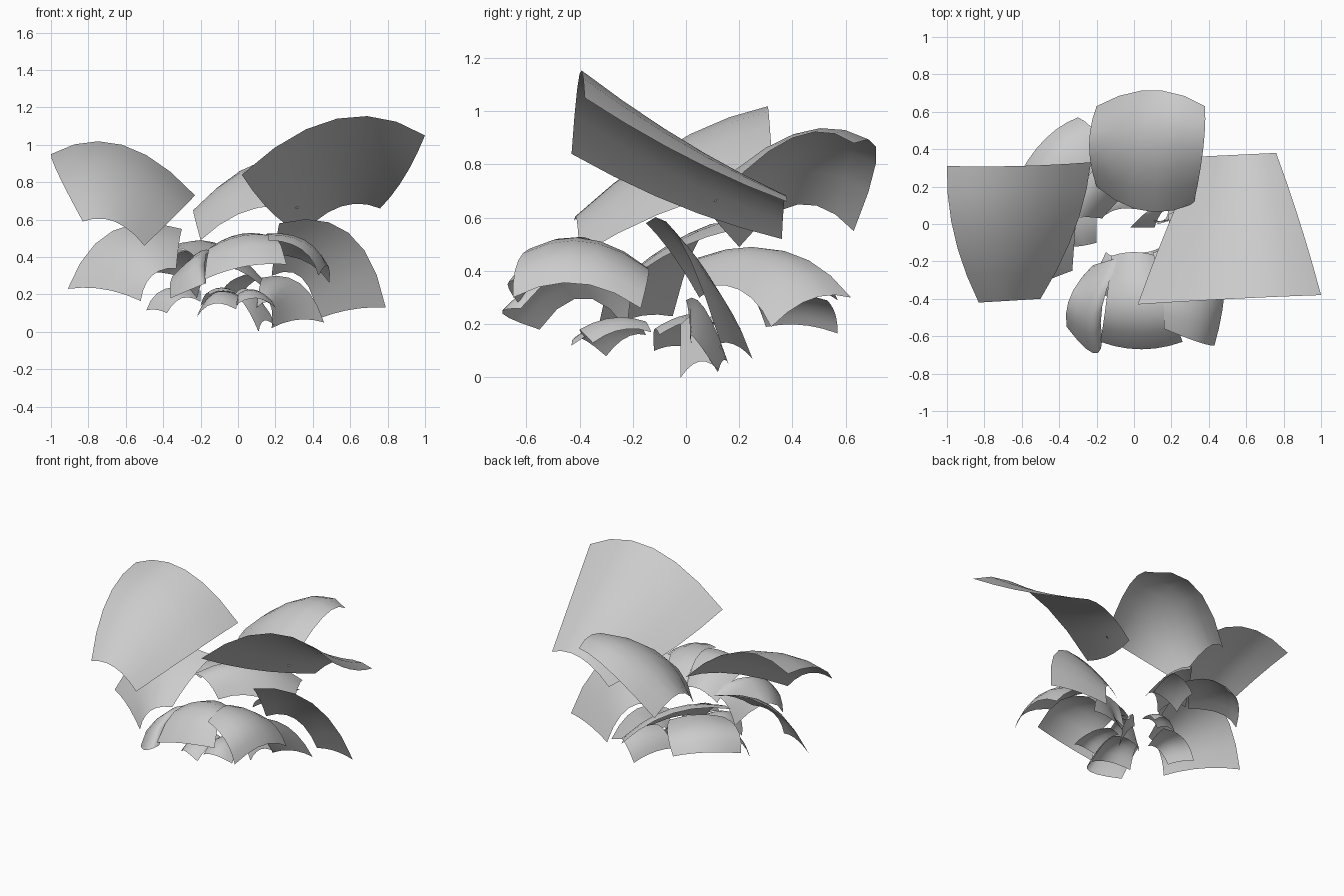
import bpy
from mathutils import Vector


def arc(a, m, b, t):
    """Quadratic curve passing through a, m (t=0.5) and b."""
    return a * (2 * (t - .5) * (t - 1)) + m * (4 * t * (1 - t)) + b * (2 * t * (t - .5))


def petal(name, low, high, bulge=(0, 0, 0), spread=0, nu=6, nv=5):
    """Thin arched sheet between two end arcs (side, crown, side), bulged and widened half way."""
    lo = [Vector(p) for p in low]
    hi = [Vector(p) for p in high]
    mid = [(p + q) / 2 + Vector(bulge) for p, q in zip(lo, hi)]
    side = (mid[2] - mid[0]).normalized() * spread
    mid[0] -= side
    mid[2] += side
    verts, faces = [], []
    for j in range(nv + 1):
        row = [arc(lo[k], mid[k], hi[k], j / nv) for k in range(3)]
        verts += [arc(*row, i / nu) for i in range(nu + 1)]
    for j in range(nv):
        for i in range(nu):
            a = j * (nu + 1) + i
            faces.append((a, a + 1, a + nu + 2, a + nu + 1))
    me = bpy.data.meshes.new(name)
    me.from_pydata(verts, [], faces)
    me.polygons.foreach_set("use_smooth", [True] * len(faces))
    ob = bpy.data.objects.new(name, me)
    bpy.context.collection.objects.link(ob)
    return ob


# top ring: three large swirling petals
petal("top_petal_right",
      [(.34, .36, .52), (.55, .37, .67), (.76, .38, .66)],
      [(.02, -.43, .84), (.53, -.40, 1.14), (1.0, -.38, 1.05)], (0, 0, -.03), .01)
petal("top_petal_left",
      [(-.83, -.42, .59), (-.66, -.41, .59), (-.50, -.40, .46)],
      [(-1.0, .31, .95), (-.62, .31, 1.0), (-.23, .33, .73)], (0, 0, .06), .05)
petal("top_petal_back",
      [(-.20, .20, .49), (-.24, .42, .65), (-.20, .63, .55)],
      [(.32, .11, .66), (.37, .40, .90), (.38, .63, .88)], (0, 0, .10), .09)

# middle ring
petal("middle_petal_right",
      [(.18, .05, .30), (.34, .14, .29), (.43, .25, .07)],
      [(.22, -.15, .58), (.59, -.03, .53), (.79, .13, .13)], (0, 0, .02))
petal("middle_petal_left",
      [(-.52, -.33, .165), (-.46, -.30, .30), (-.33, -.25, .34)],
      [(-.91, -.05, .23), (-.67, .06, .54), (-.30, .16, .55)], (0, 0, .03))
petal("middle_petal_front",
      [(-.12, -.17, .33), (0, -.15, .40), (.12, -.17, .37)],
      [(-.18, -.63, .28), (.04, -.67, .35), (.26, -.63, .36)], (0, -.03, .15))
petal("middle_petal_front_right",
      [(.10, -.15, .40), (.33, -.14, .39), (.49, -.17, .26)],
      [(.16, -.56, .49), (.34, -.63, .44), (.43, -.65, .30)], (.02, 0, .075))
petal("middle_petal_front_left",
      [(-.05, -.17, .36), (-.15, -.20, .34), (-.22, -.22, .18)],
      [(-.17, -.62, .26), (-.22, -.69, .24), (-.36, -.55, .18)], (-.05, 0, .12))
petal("middle_petal_back",
      [(-.17, .03, .33), (.0, .20, .33), (.18, .32, .19)],
      [(-.38, .05, .44), (-.16, .37, .475), (.06, .62, .30)], (0, 0, .05))
petal("middle_petal_back_left",
      [(-.36, .10, .40), (-.24, .22, .43), (-.08, .30, .38)],
      [(-.61, .27, .28), (-.47, .46, .32), (-.30, .57, .29)], (-.03, .03, .05), .03)
petal("lower_petal_back",
      [(-.10, .30, .19), (-.04, .27, .27), (.05, .25, .30)],
      [(.0, .57, .165), (.05, .56, .24), (.12, .53, .29)], (0, 0, .02))

# inner ring of small petals near the base
petal("inner_petal_right",
      [(.10, .02, .13), (.17, .03, .15), (.18, .12, .02)],
      [(.13, .0, .29), (.33, .07, .26), (.46, .16, .05)], (0, 0, .03))
petal("inner_petal_left",
      [(-.38, -.12, .10), (-.30, -.12, .18), (-.20, -.10, .16)],
      [(-.49, .0, .115), (-.39, .02, .23), (-.20, .05, .22)], (0, 0, .01))
petal("inner_petal_front_left",
      [(-.15, -.15, .16), (-.09, -.18, .21), (.01, -.18, .19)],
      [(-.22, -.30, .08), (-.13, -.40, .15), (-.01, -.43, .12)], (0, 0, .03))
petal("inner_petal_front_right",
      [(.0, -.15, .19), (.07, -.15, .21), (.13, -.13, .17)],
      [(.0, -.38, .15), (.10, -.40, .18), (.20, -.35, .13)], (0, 0, .03))
petal("inner_petal_back",
      [(-.15, .05, .20), (-.08, .08, .22), (.0, .08, .20)],
      [(-.20, .16, .14), (-.10, .20, .19), (.0, .20, .14)], (0, 0, .03))
petal("core_petal",
      [(.11, -.02, .0), (.14, .05, .06), (.20, .12, .03)],
      [(-.02, -.02, .20), (.05, .05, .23), (.12, .10, .14)], (0, 0, .03))
